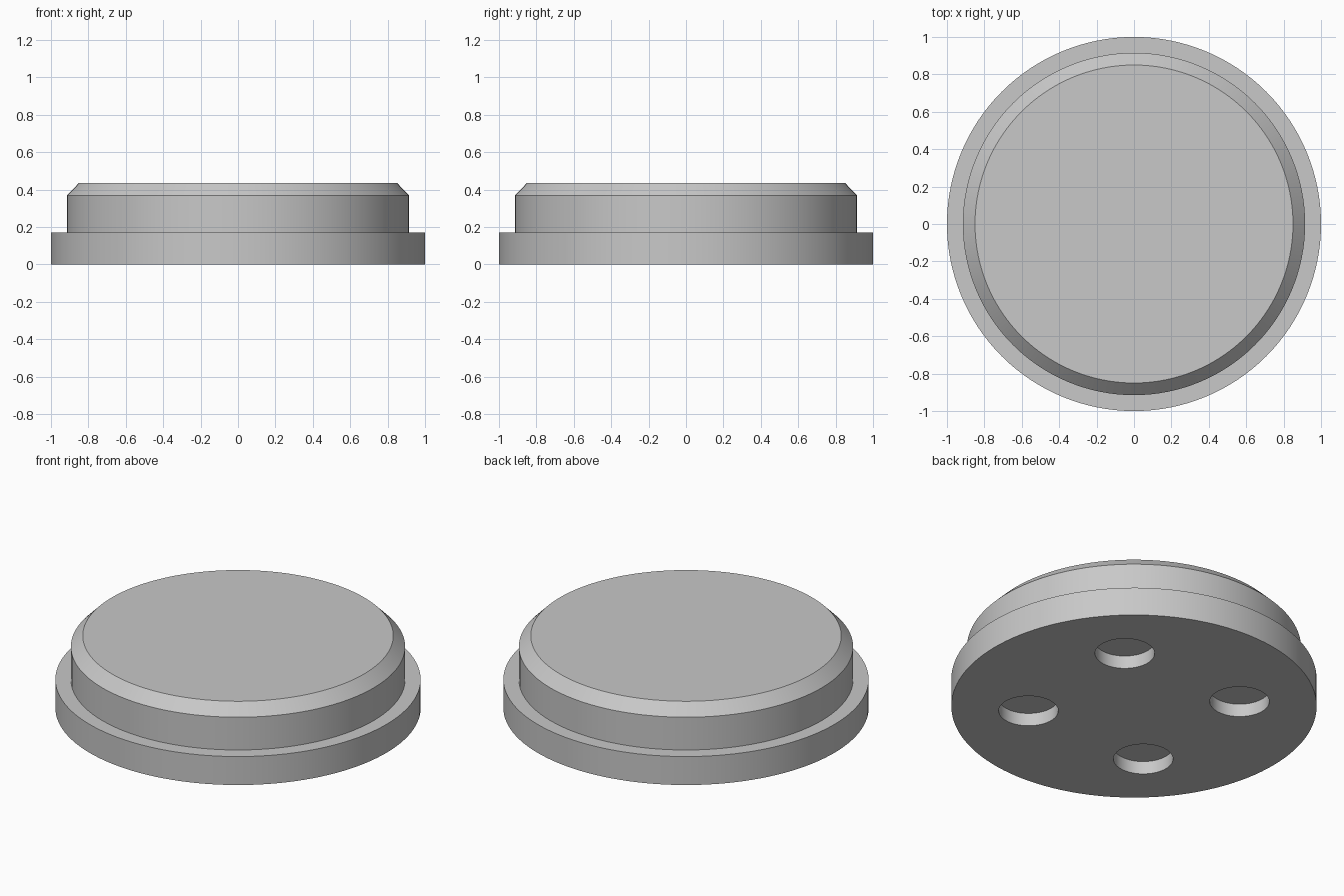
import bpy, bmesh
from math import cos, sin, pi, radians

SEGMENTS = 128

cube = bpy.data.objects.get("Cube")
if cube:
    bpy.data.objects.remove(cube, do_unlink=True)

# Single plain grey material
grey = bpy.data.materials.new("plain grey")
grey.use_nodes = True
colour = (0.58, 0.58, 0.58, 1)
grey.diffuse_color = colour
grey.node_tree.nodes["Principled BSDF"].inputs["Base Color"].default_value = colour


def lathe(name, profile, segments, centre=(0, 0)):
    """Closed solid of revolution from (radius, z) points, bottom to top."""
    bm = bmesh.new()
    rings = []
    for r, z in profile:
        angles = [2 * pi * i / segments for i in range(segments)]
        rings.append([bm.verts.new((centre[0] + r * cos(a), centre[1] + r * sin(a), z))
                      for a in angles])
    for low, high in zip(rings, rings[1:]):
        for i in range(segments):
            j = (i + 1) % segments
            bm.faces.new((low[i], low[j], high[j], high[i]))
    bm.faces.new(rings[0][::-1])
    bm.faces.new(rings[-1])
    mesh = bpy.data.meshes.new(name)
    bm.to_mesh(mesh)
    bm.free()
    mesh.materials.append(grey)
    obj = bpy.data.objects.new(name, mesh)
    bpy.context.collection.objects.link(obj)
    return obj


# Stepped disc: wide flange, narrower drum, chamfered top edge
body = lathe("cap_body", [(1, 0), (1, 0.172), (0.915, 0.172),
                          (0.915, 0.37), (0.85, 0.436)], SEGMENTS)
bpy.context.view_layer.objects.active = body

# Four shallow round pockets in the underside, on the diagonals
for k in range(4):
    a = radians(45 + 90 * k)
    cutter = lathe("pocket_cutter", [(0.163, -0.1), (0.163, 0.078)], SEGMENTS // 2,
                   (0.58 * cos(a), 0.58 * sin(a)))
    cutter.hide_render = True
    cut = body.modifiers.new("pocket", "BOOLEAN")
    cut.operation = "DIFFERENCE"
    cut.solver = "EXACT"
    cut.object = cutter
    bpy.ops.object.modifier_apply(modifier=cut.name)
    bpy.data.objects.remove(cutter, do_unlink=True)

# Smooth walls with crisp rims
bpy.ops.object.select_all(action="DESELECT")
body.select_set(True)
bpy.ops.object.shade_smooth_by_angle(angle=radians(30))
